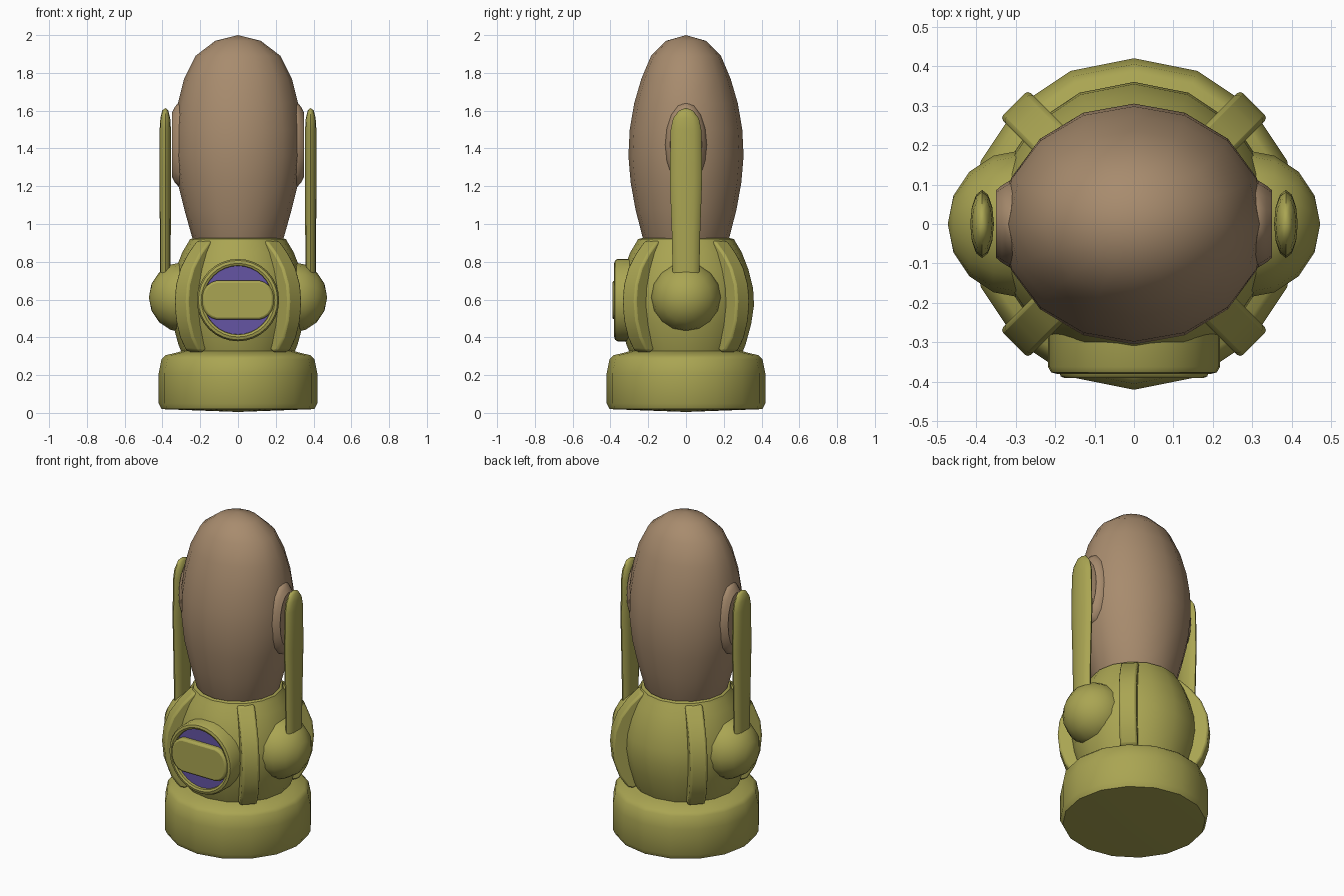
import bpy, bmesh, math
from mathutils import Matrix, Vector

if "Cube" in bpy.data.objects:
    bpy.data.objects.remove(bpy.data.objects["Cube"])


def material(name, rgb):
    m = bpy.data.materials.new(name)
    m.diffuse_color = (*rgb, 1)
    m.use_nodes = True
    m.node_tree.nodes["Principled BSDF"].inputs["Base Color"].default_value = m.diffuse_color
    return m


OLIVE = material("olive", (0.40, 0.375, 0.085))
BROWN = material("brown", (0.39, 0.26, 0.155))
PURPLE = material("purple", (0.13, 0.09, 0.37))


def finish(name, bm, mat, angle=40, bevel=0):
    bmesh.ops.recalc_face_normals(bm, faces=bm.faces)
    me = bpy.data.meshes.new(name)
    bm.to_mesh(me)
    bm.free()
    ob = bpy.data.objects.new(name, me)
    bpy.context.collection.objects.link(ob)
    me.materials.append(mat)
    if bevel:
        mod = ob.modifiers.new("bevel", "BEVEL")
        mod.width, mod.segments, mod.limit_method = bevel, 2, "ANGLE"
    bpy.ops.object.select_all(action="DESELECT")
    ob.select_set(True)
    bpy.context.view_layer.objects.active = ob
    bpy.ops.object.shade_smooth_by_angle(angle=math.radians(angle))
    return ob


def loft(name, rings, mat, n=16, matrix=Matrix(), angle=40):
    """Stack elliptical rings (rx, ry, z); a zero radius makes a pole."""
    bm = bmesh.new()
    loops = []
    for rx, ry, z in rings:
        if rx == 0:
            loops.append([bm.verts.new((0, 0, z))] * n)
        else:
            loops.append([bm.verts.new((rx * math.cos(t), ry * math.sin(t), z))
                          for t in (2 * math.pi * i / n for i in range(n))])
    for a, b in zip(loops, loops[1:]):
        for i in range(n):
            j = (i + 1) % n
            quad = list(dict.fromkeys((a[i], a[j], b[j], b[i])))
            if len(quad) > 2:
                bm.faces.new(quad)
    bm.transform(matrix)
    return finish(name, bm, mat, angle)


def prism(name, outline, depth, mat, matrix, bevel):
    """Extrude a 2D outline symmetrically along its local z."""
    bm = bmesh.new()
    lo = [bm.verts.new((x, y, -depth / 2)) for x, y in outline]
    hi = [bm.verts.new((x, y, depth / 2)) for x, y in outline]
    bm.faces.new(lo)
    bm.faces.new(hi)
    for i in range(len(lo)):
        j = (i + 1) % len(lo)
        bm.faces.new((lo[i], lo[j], hi[j], hi[i]))
    bm.transform(matrix)
    return finish(name, bm, mat, 40, bevel)


def round_rings(*pairs):
    return [(r, r, z) for r, z in pairs]


# Base drum
loft("base", round_rings((0, 0.005), (0.405, 0.02), (0.42, 0.05), (0.42, 0.21), (0.405, 0.285),
                         (0.385, 0.305), (0.32, 0.32), (0.29, 0.33)), OLIVE)

# Rounded torso with an open collar
loft("torso", round_rings((0.29, 0.30), (0.315, 0.36), (0.345, 0.47), (0.36, 0.57), (0.355, 0.66),
                          (0.33, 0.76), (0.295, 0.85), (0.265, 0.90), (0.255, 0.92),
                          (0.235, 0.925), (0.22, 0.89), (0, 0.87)), OLIVE)

# Egg-shaped head
loft("head", [(0.21, 0.205, 0.87), (0.243, 0.23, 0.93), (0.285, 0.268, 1.08), (0.32, 0.293, 1.22),
              (0.337, 0.305, 1.36), (0.336, 0.298, 1.50), (0.318, 0.274, 1.64), (0.285, 0.236, 1.77),
              (0.225, 0.185, 1.89), (0.12, 0.105, 1.97), (0, 0, 2.0)], BROWN)

FRONT = Matrix.Rotation(math.radians(90), 4, "X")  # local z to -y

for s, side in ((1, "right"), (-1, "left")):
    out = Matrix.Rotation(math.radians(90 * s), 4, "Y")  # local z to +-x
    # Ear pad
    loft(side + "_ear", [(0.225, 0.112, 0.29), (0.222, 0.11, 0.315), (0.20, 0.098, 0.335),
                         (0.17, 0.085, 0.35), (0.14, 0.07, 0.343), (0, 0, 0.343)], BROWN,
         matrix=Matrix.Translation((0, 0, 1.42)) @ out)
    # Shoulder ball
    ball = [(0.187 * math.sin(a), 0.187 * math.sin(a), -0.187 * math.cos(a))
            for a in (math.pi * i / 8 for i in range(1, 8))]
    loft(side + "_shoulder", [(0, 0, -0.187)] + ball + [(0, 0, 0.187)], OLIVE,
         matrix=Matrix.Translation((0.285 * s, 0, 0.612)) @ out)
    # Tall flat blade with rounded tip
    loft(side + "_blade", [(0, 0, 0.70), (0.028, 0.07, 0.70), (0.029, 0.075, 0.95), (0.03, 0.086, 1.25),
                           (0.03, 0.081, 1.50), (0.026, 0.068, 1.56), (0.016, 0.038, 1.60),
                           (0, 0, 1.615)], OLIVE, n=12,
         matrix=Matrix.Translation((0.385 * s, 0, 0)))

# Four curved ribs on the diagonals
rib = [(0.21, 0.89), (0.225, 0.91), (0.265, 0.91), (0.33, 0.845), (0.385, 0.77), (0.42, 0.68),
       (0.43, 0.59), (0.42, 0.49), (0.39, 0.40), (0.345, 0.33), (0.31, 0.32), (0.28, 0.34),
       (0.31, 0.60)]
for k in range(4):
    turn = Matrix.Rotation(math.radians(45 + 90 * k), 4, "Z")
    prism("rib_%d" % (k + 1), rib, 0.10, OLIVE, turn @ FRONT, 0.012)

# Round front window: frame, pane and crossing pill
port = Matrix.Translation((0, 0, 0.597)) @ FRONT
loft("window_frame", round_rings((0.218, 0.22), (0.218, 0.362), (0.21, 0.376), (0.195, 0.38),
                                 (0.183, 0.374), (0.18, 0.345)), OLIVE, n=32, matrix=port)
loft("window_pane", round_rings((0.182, 0.358), (0, 0.358)), PURPLE, n=32, matrix=port)
pill = []
for i in range(20):
    t = 2 * math.pi * (i + 0.5) / 20
    c, s = math.cos(t), math.sin(t)
    pill.append((math.copysign(0.10, c) + 0.09 * c, 0.104 * math.copysign(abs(s) ** 0.85, s)))
prism("window_pill", pill, 0.06, OLIVE, port @ Matrix.Translation((0, 0, 0.36)), 0.012)
